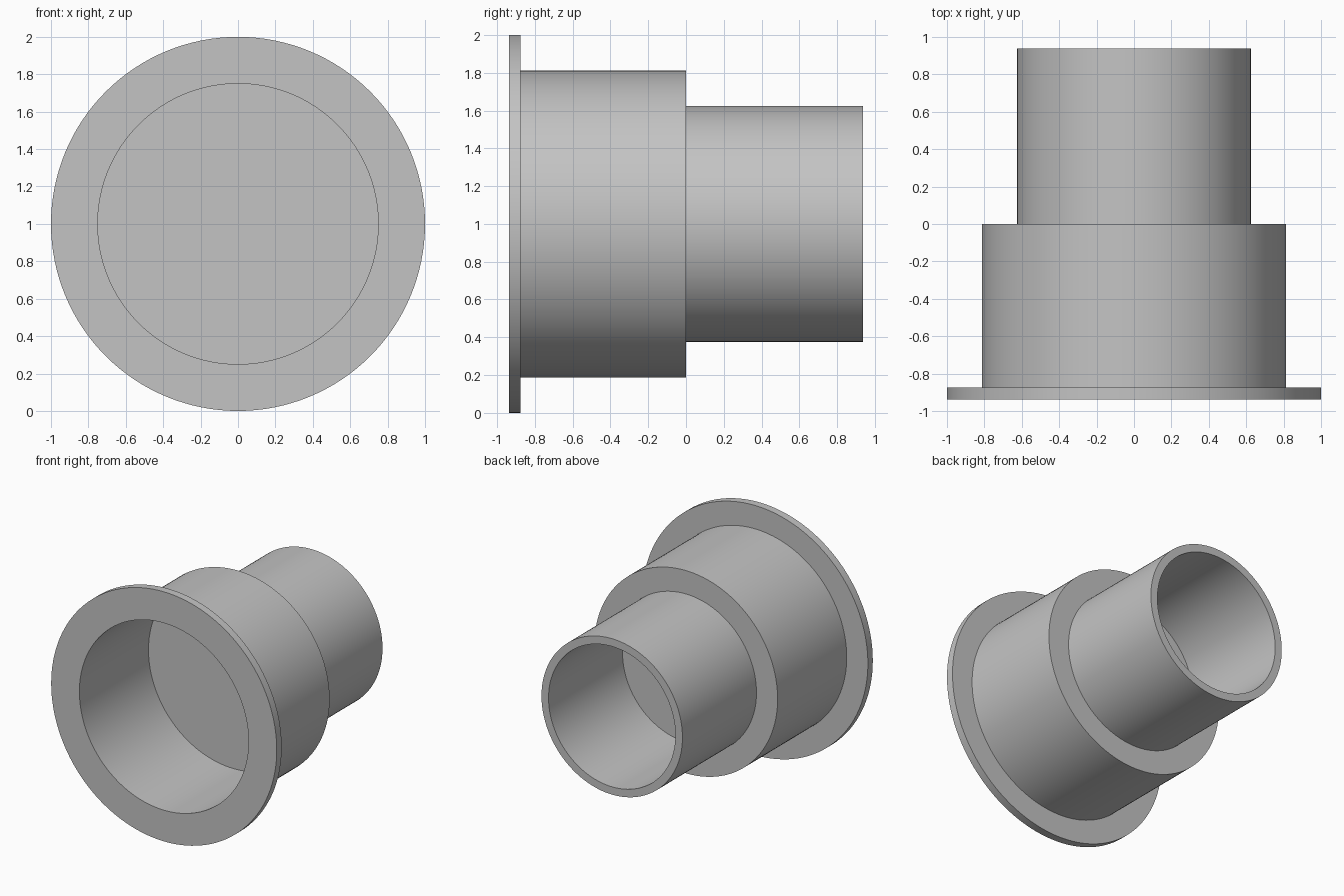
import bpy
import bmesh
import math
from mathutils import Vector

cube = bpy.data.objects.get("Cube")
if cube:
    bpy.data.objects.remove(cube, do_unlink=True)

# Single grey material
grey = bpy.data.materials.new("plain_grey")
grey.use_nodes = True
color = (0.55, 0.55, 0.55, 1.0)
grey.diffuse_color = color
bsdf = next(n for n in grey.node_tree.nodes if n.type == 'BSDF_PRINCIPLED')
bsdf.inputs["Base Color"].default_value = color
bsdf.inputs["Roughness"].default_value = 0.6

# Main dimensions
AXIS_Z = 1.0
END = 0.9375        # half of the total length
WALL = 0.0625       # flange, tube and divider thickness
FLANGE_R = 1.0
WIDE_R = 0.8125
NARROW_R = 0.625
SEGMENTS = 128

# Half section as (radius, y), from the front of the divider to its back
profile = [
    (0, -WALL), (WIDE_R - WALL, -WALL),              # front socket floor
    (WIDE_R - WALL, -END), (FLANGE_R, -END),         # socket wall, flange face
    (FLANGE_R, -END + WALL), (WIDE_R, -END + WALL),  # flange rim and back
    (WIDE_R, 0), (NARROW_R, 0),                      # wide sleeve and step
    (NARROW_R, END), (NARROW_R - WALL, END),         # narrow tube and its lip
    (NARROW_R - WALL, 0), (0, 0),                    # rear socket
]


def lathe(name, points):
    """Revolve a half section about the horizontal y axis."""
    bm = bmesh.new()
    verts = [bm.verts.new((r, y, AXIS_Z)) for r, y in points]
    edges = [bm.edges.new(pair) for pair in zip(verts, verts[1:])]
    bmesh.ops.spin(bm, geom=verts + edges, cent=Vector((0, 0, AXIS_Z)),
                   axis=Vector((0, 1, 0)), angle=math.tau, steps=SEGMENTS)
    bmesh.ops.remove_doubles(bm, verts=bm.verts[:], dist=0.0001)
    bmesh.ops.recalc_face_normals(bm, faces=bm.faces[:])
    mesh = bpy.data.meshes.new(name)
    bm.to_mesh(mesh)
    bm.free()
    mesh.materials.append(grey)
    obj = bpy.data.objects.new(name, mesh)
    bpy.context.collection.objects.link(obj)
    return obj


# Flanged stepped sleeve, smooth round walls with sharp rims
sleeve = lathe("flanged_stepped_sleeve", profile)
bpy.ops.object.select_all(action='DESELECT')
sleeve.select_set(True)
bpy.context.view_layer.objects.active = sleeve
bpy.ops.object.shade_smooth_by_angle(angle=math.radians(30))
